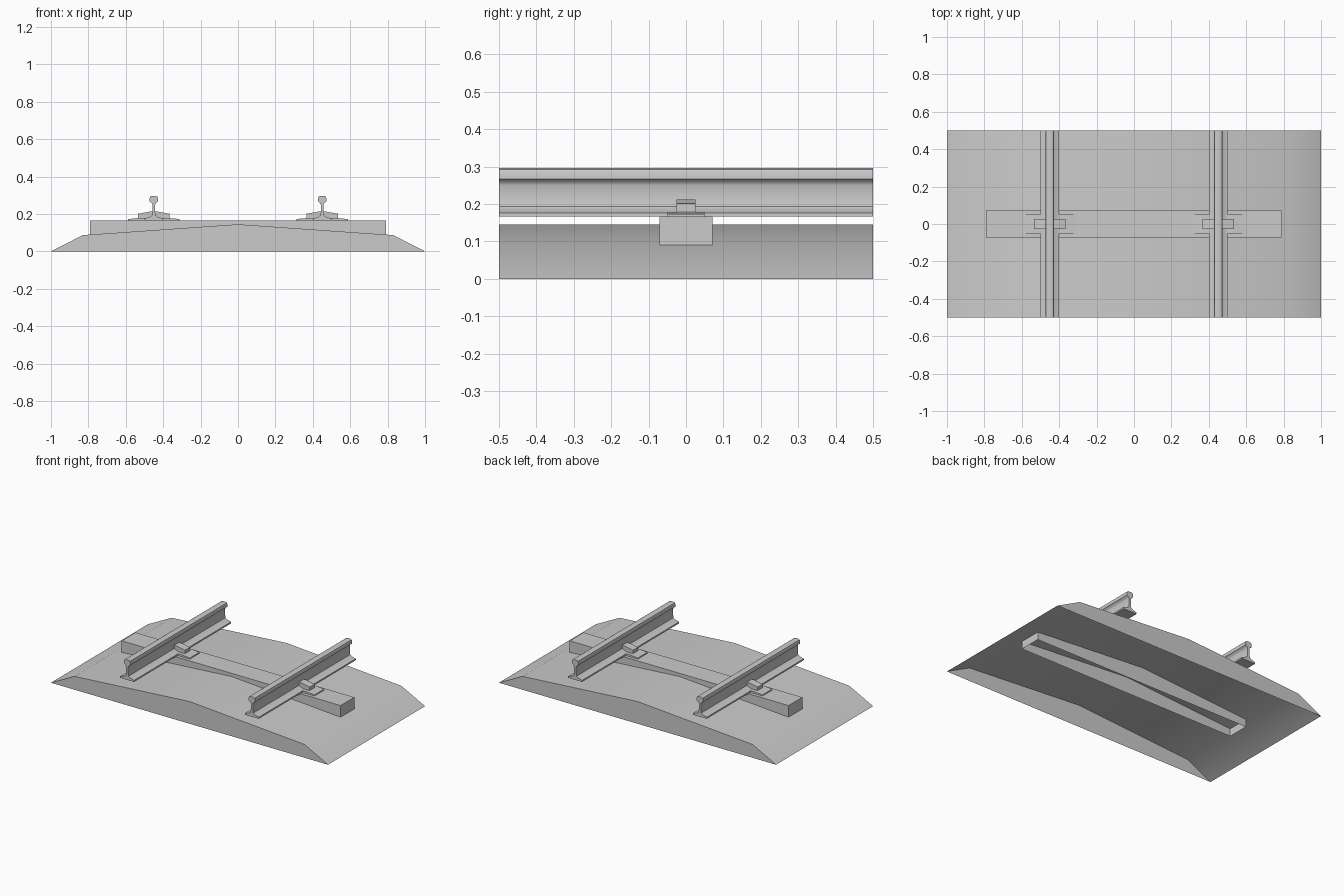
import bpy, bmesh

if "Cube" in bpy.data.objects:
    bpy.data.objects.remove(bpy.data.objects["Cube"])


def extrude_profile(name, points, half_depth, center_x=0.0, open_bottom=False, smooth=None):
    """Extrude an x-z outline along y; optionally leave the face from last to first point open."""
    bm = bmesh.new()
    front = [bm.verts.new((center_x + x, -half_depth, z)) for x, z in points]
    back = [bm.verts.new((center_x + x, half_depth, z)) for x, z in points]
    n = len(points)
    bm.faces.new(front)
    bm.faces.new(back[::-1])
    for i in range(n - 1 if open_bottom else n):
        j = (i + 1) % n
        bm.faces.new((front[i], back[i], back[j], front[j]))
    bmesh.ops.recalc_face_normals(bm, faces=bm.faces)
    # open shells: make sure the roof looks upward
    if open_bottom and sum(f.normal.z for f in bm.faces) < 0:
        bmesh.ops.reverse_faces(bm, faces=bm.faces)
    mesh = bpy.data.meshes.new(name)
    bm.to_mesh(mesh)
    bm.free()
    obj = bpy.data.objects.new(name, mesh)
    bpy.context.collection.objects.link(obj)
    if smooth:
        bpy.ops.object.select_all(action='DESELECT')
        obj.select_set(True)
        bpy.context.view_layer.objects.active = obj
        bpy.ops.object.shade_smooth_by_angle(angle=smooth)
    return obj


def symmetric(half):
    """Complete a right-hand half outline (bottom to top) with its mirror image."""
    return half + [(-x, z) for x, z in reversed(half) if x != 0]


# Gravel bed: crowned shell, open underneath
extrude_profile("ballast_bed", symmetric([(1.0, 0.0), (0.83, 0.087), (0.0, 0.145)]),
                0.5, open_bottom=True, smooth=0.52)

# Sleeper: open-bottomed box sunk into the bed
extrude_profile("sleeper", symmetric([(0.79, 0.04), (0.79, 0.166)]), 0.071, open_bottom=True)

# Outlines for one rail and its fastening
rail = symmetric([(0.05, 0.166), (0.05, 0.176), (0.022, 0.184), (0.010, 0.193),
                  (0.007, 0.21), (0.007, 0.25), (0.011, 0.259), (0.023, 0.267),
                  (0.023, 0.283), (0.020, 0.292), (0.013, 0.296)])
plate = symmetric([(0.137, 0.164), (0.137, 0.173), (0.085, 0.178)])
clip = symmetric([(0.085, 0.17), (0.085, 0.201), (0.025, 0.212)])

for side, x in (("left", -0.45), ("right", 0.45)):
    extrude_profile(f"rail_{side}", rail, 0.5, x, smooth=0.7)
    extrude_profile(f"base_plate_{side}", plate, 0.05, x)
    extrude_profile(f"rail_clip_{side}", clip, 0.026, x)
